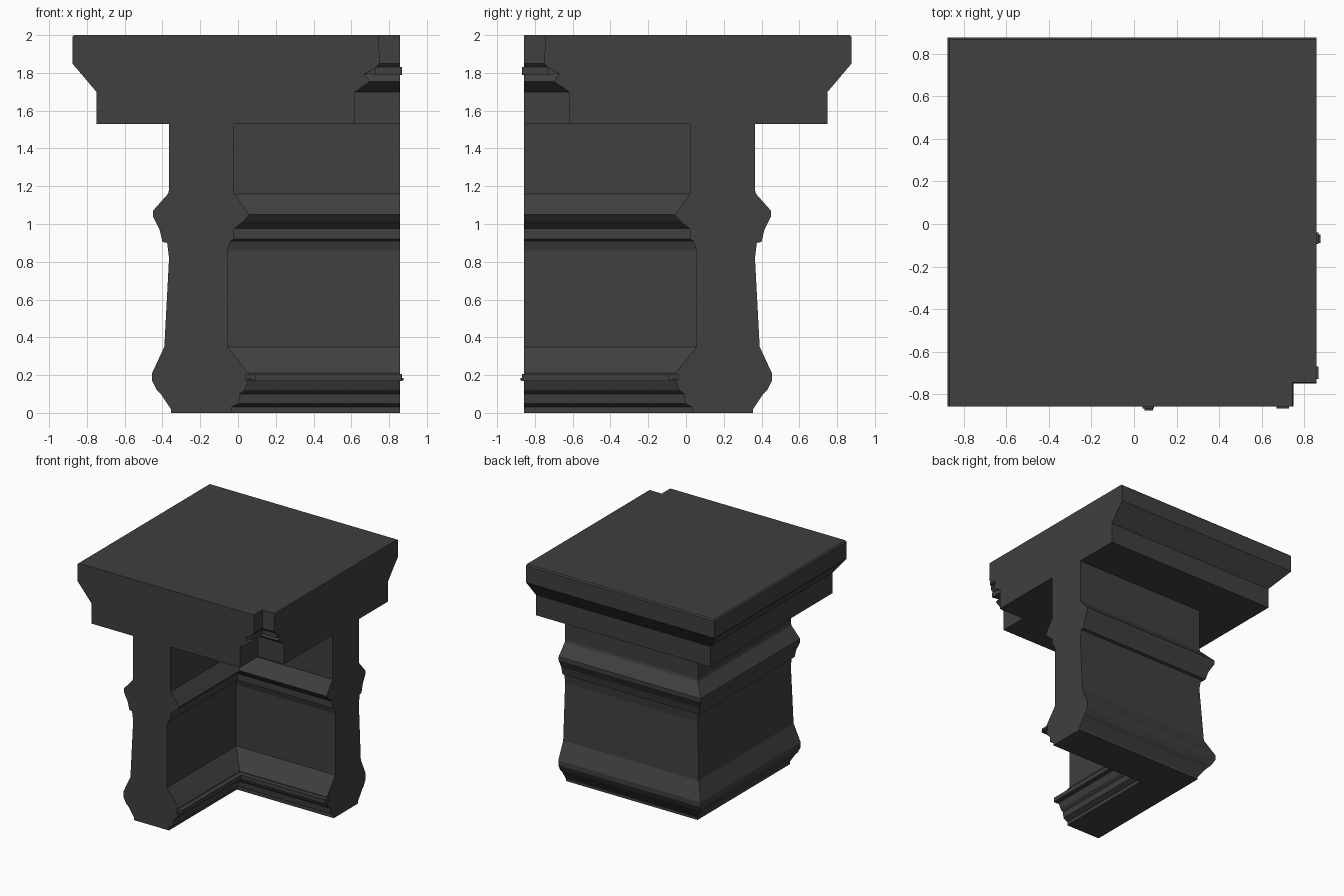
import bpy, bmesh

cube = bpy.data.objects.get("Cube")
if cube:
    bpy.data.objects.remove(cube, do_unlink=True)

stone = bpy.data.materials.new("dark grey stone")
stone.use_nodes = True
GREY = (0.05, 0.05, 0.05, 1)
stone.diffuse_color = GREY
stone.node_tree.nodes["Principled BSDF"].inputs["Base Color"].default_value = GREY

END = 0.857


def corner_sweep(name, profile, end=END):
    """Sweep a closed (offset, height) profile around a right-angled corner."""
    bm = bmesh.new()
    rings = [[bm.verts.new(place(p, z)) for p, z in profile] for place in (
        lambda p, z: (p, -end, z),
        lambda p, z: (p, -p, z),
        lambda p, z: (end, -p, z))]
    n = len(profile)
    for a, b in zip(rings, rings[1:]):
        for i in range(n):
            j = (i + 1) % n
            bm.faces.new((a[i], a[j], b[j], b[i]))
    bm.faces.new(rings[0])
    bm.faces.new(rings[-1][::-1])
    bmesh.ops.recalc_face_normals(bm, faces=bm.faces)
    mesh = bpy.data.meshes.new(name)
    bm.to_mesh(mesh)
    bm.free()
    mesh.materials.append(stone)
    obj = bpy.data.objects.new(name, mesh)
    bpy.context.collection.objects.link(obj)
    return obj


# Moulded wall: outer side going up, inner side going up
outer = [(-.355, 0), (-.355, .02), (-.375, .05), (-.405, .095), (-.43, .12),
         (-.455, .17), (-.455, .21), (-.39, .35), (-.365, .82), (-.375, .9),
         (-.4, .905), (-.415, .97), (-.45, 1.04), (-.45, 1.07), (-.37, 1.16),
         (-.365, 1.18), (-.365, 1.54)]
inner = [(-.035, 0), (-.035, .03), (.005, .05), (.01, .1), (.035, .12), (.055, .17),
         (.055, .21), (-.055, .35), (-.055, .86), (-.04, .91), (-.02, .92),
         (-.02, .975), (.03, 1.015), (.06, 1.05), (-.02, 1.16), (-.02, 1.54)]
corner_sweep("moulded_wall", outer + inner[::-1])

# Overhanging cap with a small moulded notch on the inner corner
corner_sweep("cap", [
    (-.75, 1.53), (-.75, 1.7), (-.877, 1.85), (-.877, 1.99), (-.867, 2),
    (.745, 2), (.75, 1.85), (.70, 1.80), (.67, 1.795), (.70, 1.755),
    (.62, 1.70), (.62, 1.53)])

# Thin lips that stand slightly proud of the cut ends
corner_sweep("base_lip", [(.04, .17), (.04, .205), (.095, .205), (.095, .17)], 0.867)
corner_sweep("base_lip_edge", [(.05, .172), (.05, .185), (.09, .178)], 0.877)
corner_sweep("cap_lip", [(.67, 1.797), (.73, 1.83), (.73, 1.79)], 0.867)
